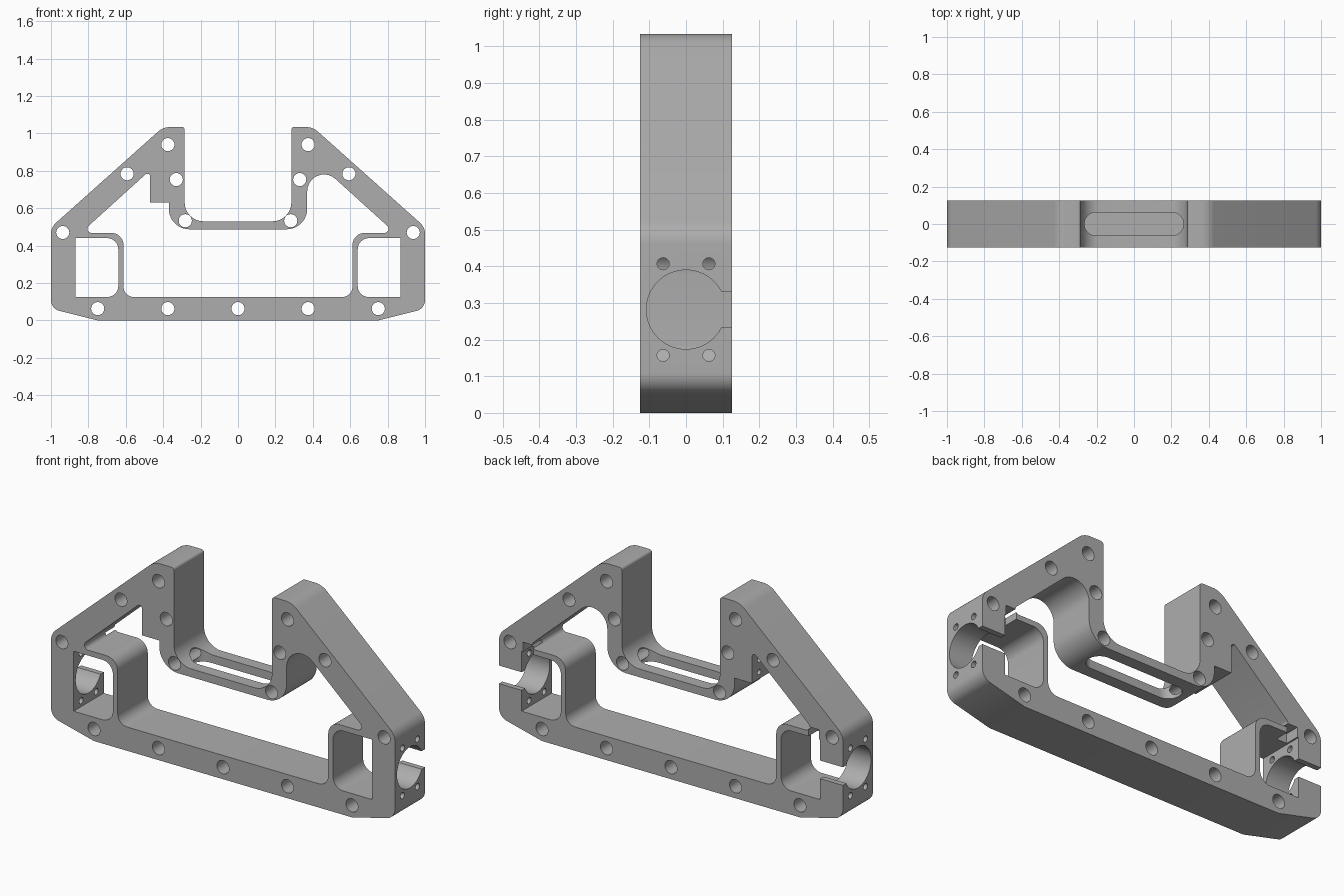
import bpy, bmesh, math
from mathutils import Vector, Matrix

cube = bpy.data.objects.get("Cube")
if cube:
    bpy.data.objects.remove(cube, do_unlink=True)

DEPTH = 0.25


def rounded(corners, steps=10):
    """Turn (x, z, radius) corners into an outline with true fillets."""
    out = []
    for i, (x, z, r) in enumerate(corners):
        p = Vector((x, z))
        if r == 0:
            out.append(p)
            continue
        a = (Vector(corners[i - 1][:2]) - p).normalized()
        b = (Vector(corners[(i + 1) % len(corners)][:2]) - p).normalized()
        half = a.angle(b) / 2
        centre = p + (a + b).normalized() * (r / math.sin(half))
        start = p + a * (r / math.tan(half)) - centre
        end = p + b * (r / math.tan(half)) - centre
        sweep = start.angle(end)
        for k in range(steps + 1):
            t = k / steps
            out.append(centre + (start * math.sin((1 - t) * sweep)
                                 + end * math.sin(t * sweep)) / math.sin(sweep))
    return out


def mirrored(corners):
    return [(-x, z, r) for x, z, r in reversed(corners)]


def prism(name, outline, low, high, axis="Y"):
    """Extrude an outline along Y (outline in x, z) or along Z (outline in x, y)."""
    place = (lambda p: (p.x, low, p.y)) if axis == "Y" else (lambda p: (p.x, p.y, low))
    bm = bmesh.new()
    face = bm.faces.new([bm.verts.new(place(p)) for p in outline])
    move = (0, high - low, 0) if axis == "Y" else (0, 0, high - low)
    grown = bmesh.ops.extrude_face_region(bm, geom=[face])["geom"]
    bmesh.ops.translate(bm, vec=move, verts=[v for v in grown if isinstance(v, bmesh.types.BMVert)])
    bmesh.ops.recalc_face_normals(bm, faces=bm.faces)
    return finish(name, bm)


def finish(name, bm):
    mesh = bpy.data.meshes.new(name)
    bm.to_mesh(mesh)
    bm.free()
    ob = bpy.data.objects.new(name, mesh)
    bpy.context.collection.objects.link(ob)
    return ob


def cylinder(name, centre, radius, length, axis, sides=32):
    turn = Matrix.Rotation(math.pi / 2, 4, "X" if axis == "Y" else "Y")
    bm = bmesh.new()
    bmesh.ops.create_cone(bm, cap_ends=True, segments=sides, radius1=radius, radius2=radius,
                          depth=length, matrix=Matrix.Translation(centre) @ turn)
    return finish(name, bm)


def box(name, x, y, z):
    corners = [(x[0], z[0], 0), (x[1], z[0], 0), (x[1], z[1], 0), (x[0], z[1], 0)]
    return prism(name, rounded(corners), y[0], y[1])


# Outer silhouette of the bracket
side = [(0.75, 0, 0), (1, 0.062, 0.06), (1, 0.498, 0.08), (0.4, 1.034, 0.1),
        (0.285, 1.034, 0.015), (0.285, 0.53, 0.1)]
bracket = prism("bracket_frame", rounded(side + mirrored(side)), -DEPTH / 2, DEPTH / 2)
cutters = []

# Main central opening, with a mounting pad left solid on one leg
opening = [(-0.612, 0.125, 0.055), (0.612, 0.125, 0.055), (0.612, 0.468, 0.065),
           (0.84, 0.468, 0.022), (0.37, 0.893, 0.09), (0.37, 0.487, 0.11),
           (-0.37, 0.487, 0.11), (-0.37, 0.63, 0), (-0.47, 0.63, 0),
           (-0.47, 0.803, 0.015), (-0.84, 0.468, 0.022), (-0.612, 0.468, 0.065)]
cutters.append(prism("opening_cutter", rounded(opening), -0.2, 0.2))

# End pockets, connector bores, cable gaps and screw holes
pocket = [(0.64, 0.125, 0.06), (0.868, 0.125, 0), (0.868, 0.44, 0), (0.64, 0.44, 0.06)]
for s, outline in ((1, pocket), (-1, mirrored(pocket))):
    cutters.append(prism("pocket_cutter", rounded(outline), -0.2, 0.2))
    cutters.append(cylinder("bore_cutter", (s * 0.95, 0, 0.282), 0.108, 0.24, "X", 64))
    cutters.append(box("gap_cutter", sorted((s * 0.85, s * 1.1)), (0.05, 0.2), (0.235, 0.33)))
    cutters.append(box("shelf_notch_cutter", sorted((s * 0.8, s * 0.86)), (0.05, 0.2), (0.4, 0.49)))
    for y in (-0.0625, 0.0625):
        for z in (0.157, 0.407):
            cutters.append(cylinder("screw_cutter", (s * 0.95, y, z), 0.0165, 0.2, "X", 20))

# Small blind holes in the mounting pad
for y in (-0.0625, 0.0625):
    for z in (0.665, 0.73):
        cutters.append(cylinder("pad_hole_cutter", (-0.47, y, z), 0.014, 0.12, "X", 16))

# Bolt holes from front to back
bolts = [(0.375, 0.94), (0.593, 0.784), (0.33, 0.753), (0.282, 0.533),
         (0.937, 0.47), (0.75, 0.063), (0.375, 0.063)]
for x, z in bolts + [(-x, z) for x, z in bolts] + [(0, 0.063)]:
    cutters.append(cylinder("bolt_cutter", (x, 0, z), 0.035, 0.5, "Y"))

# Long rounded slot through the bridge
slot = [(-0.265, -0.062, 0.0615), (0.265, -0.062, 0.0615),
        (0.265, 0.062, 0.0615), (-0.265, 0.062, 0.0615)]
cutters.append(prism("slot_cutter", rounded(slot), 0.4, 0.64, "Z"))

# Apply the cuts
bpy.context.view_layer.objects.active = bracket
bracket.select_set(True)
for cutter in cutters:
    cutter.hide_render = True
    mod = bracket.modifiers.new("cut", "BOOLEAN")
    mod.operation = "DIFFERENCE"
    mod.solver = "EXACT"
    mod.object = cutter
    bpy.ops.object.modifier_apply(modifier=mod.name)
    bpy.data.objects.remove(cutter, do_unlink=True)

# Plain grey metal
grey = bpy.data.materials.new("plain_grey")
grey.use_nodes = True
colour = (0.42, 0.42, 0.42, 1)
grey.diffuse_color = colour
grey.node_tree.nodes["Principled BSDF"].inputs["Base Color"].default_value = colour
bracket.data.materials.clear()
bracket.data.materials.append(grey)
bpy.ops.object.shade_smooth_by_angle(angle=math.radians(30))
